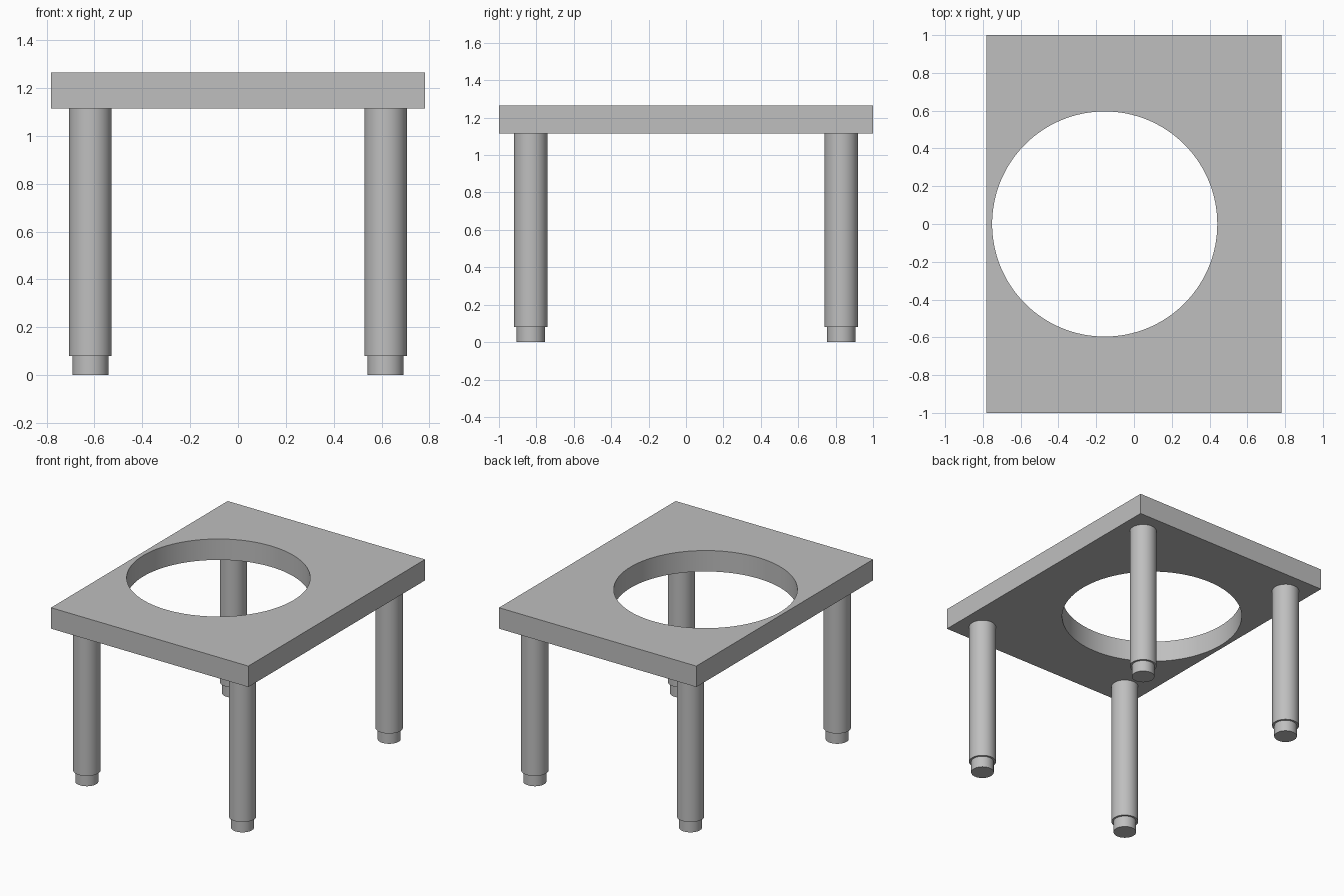
import bpy
import math

cube = bpy.data.objects.get("Cube")
if cube:
    bpy.data.objects.remove(cube, do_unlink=True)

# Single grey material
grey = bpy.data.materials.new("plain grey")
grey.use_nodes = True
COLOUR = (0.52, 0.52, 0.52, 1)
grey.diffuse_color = COLOUR
grey.node_tree.nodes["Principled BSDF"].inputs["Base Color"].default_value = COLOUR

TOP_Z, UNDER_Z, FOOT_Z = 1.265, 1.115, 0.08
LEG_X, LEG_Y = 0.617, 0.83
LEG_R, FOOT_R = 0.089, 0.075


def finish(obj, name):
    obj.name = name
    obj.data.materials.clear()
    obj.data.materials.append(grey)
    bpy.ops.object.select_all(action="DESELECT")
    obj.select_set(True)
    bpy.context.view_layer.objects.active = obj
    bpy.ops.object.shade_smooth_by_angle(angle=math.radians(30))
    return obj


def cylinder(name, x, y, z0, z1, radius, sides=64):
    bpy.ops.mesh.primitive_cylinder_add(
        vertices=sides, radius=radius, depth=z1 - z0, location=(x, y, (z0 + z1) / 2))
    return finish(bpy.context.object, name)


# Table top slab with an off-centre round opening
bpy.ops.mesh.primitive_cube_add(size=1, location=(0, 0, (TOP_Z + UNDER_Z) / 2))
top = bpy.context.object
top.scale = (1.564, 2, TOP_Z - UNDER_Z)
bpy.ops.object.transform_apply(location=False, rotation=False, scale=True)

cutter = cylinder("opening_cutter", -0.155, 0, UNDER_Z - 0.2, TOP_Z + 0.2, 0.596, 128)
cutter.hide_render = True
cut = top.modifiers.new("round_opening", "BOOLEAN")
cut.operation = "DIFFERENCE"
cut.solver = "EXACT"
cut.object = cutter
bpy.context.view_layer.objects.active = top
bpy.ops.object.modifier_apply(modifier=cut.name)
bpy.data.objects.remove(cutter, do_unlink=True)
finish(top, "table_top")

# Four round legs, each on a narrower foot
for side, sx in (("left", 1), ("right", -1)):
    for end, sy in (("front", -1), ("back", 1)):
        x, y = sx * LEG_X, sy * LEG_Y
        cylinder(f"{end}_{side}_leg", x, y, FOOT_Z, UNDER_Z, LEG_R)
        cylinder(f"{end}_{side}_foot", x, y, 0, FOOT_Z, FOOT_R)
